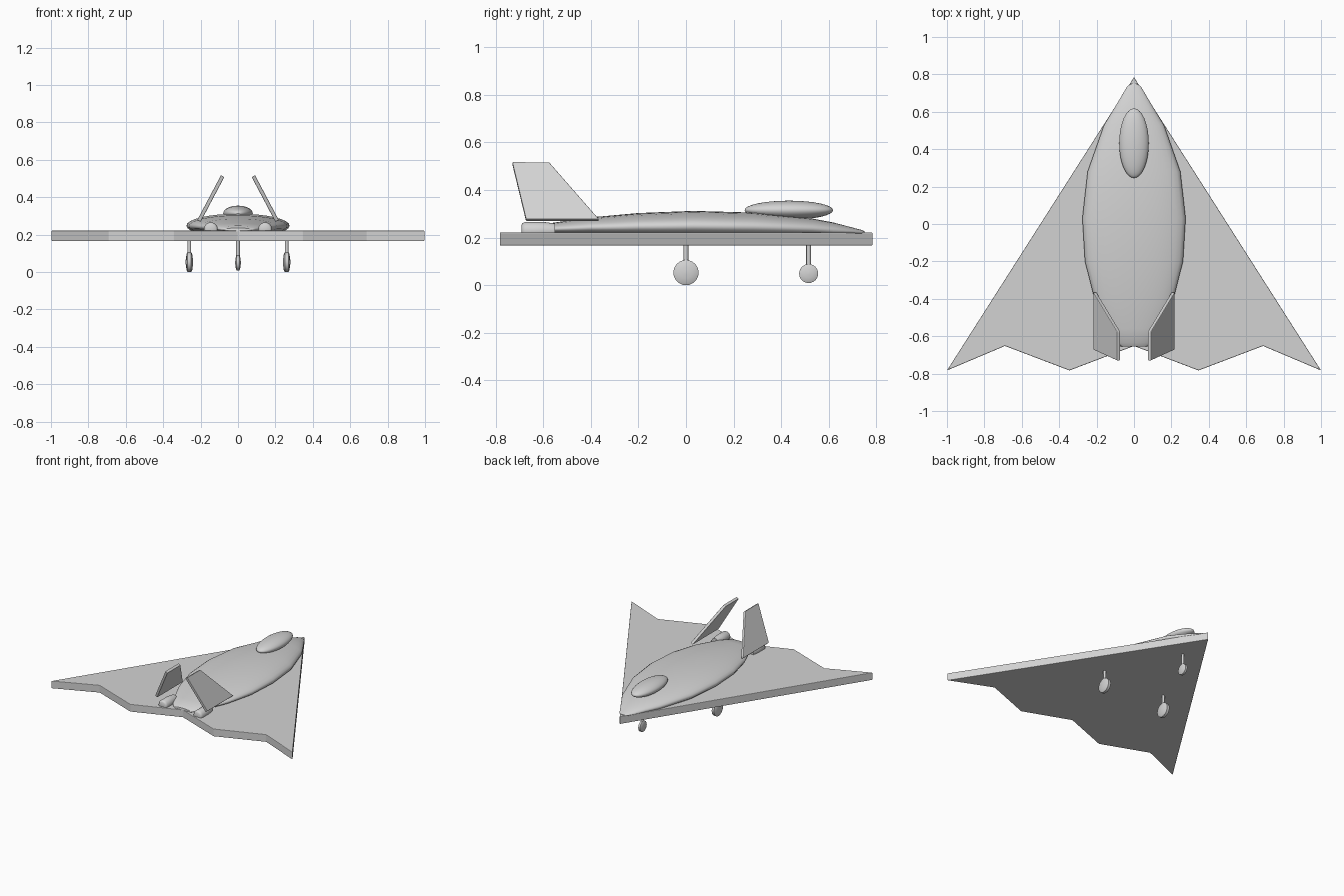
import bpy, bmesh, math
from mathutils import Vector

if "Cube" in bpy.data.objects:
    bpy.data.objects.remove(bpy.data.objects["Cube"])

grey = bpy.data.materials.new("light_grey")
grey.diffuse_color = (0.65, 0.65, 0.65, 1)
grey.use_nodes = True
grey.node_tree.nodes["Principled BSDF"].inputs["Base Color"].default_value = grey.diffuse_color


def finish(obj, name, smooth=True, bevel=0.0, angle=35):
    obj.name = name
    obj.data.name = name
    obj.data.materials.clear()
    obj.data.materials.append(grey)
    if bevel:
        mod = obj.modifiers.new("soft_edges", 'BEVEL')
        mod.width, mod.segments = bevel, 2
    if smooth:
        bpy.ops.object.select_all(action='DESELECT')
        obj.select_set(True)
        bpy.context.view_layer.objects.active = obj
        bpy.ops.object.shade_smooth_by_angle(angle=math.radians(angle))
    return obj


def from_bmesh(bm, name, **kw):
    bmesh.ops.recalc_face_normals(bm, faces=bm.faces)
    mesh = bpy.data.meshes.new(name)
    bm.to_mesh(mesh)
    bm.free()
    obj = bpy.data.objects.new(name, mesh)
    bpy.context.collection.objects.link(obj)
    return finish(obj, name, **kw)


def slab(name, outline, offset, bevel):
    """Flat plate: outline points swept along an offset vector."""
    bm = bmesh.new()
    face = bm.faces.new([bm.verts.new(p) for p in outline])
    ext = bmesh.ops.extrude_face_region(bm, geom=[face])
    moved = [v for v in ext['geom'] if isinstance(v, bmesh.types.BMVert)]
    bmesh.ops.translate(bm, verts=moved, vec=offset)
    return from_bmesh(bm, name, smooth=False, bevel=bevel)


def loft(name, rings, **kw):
    """Skin a list of closed rings and cap both ends."""
    bm = bmesh.new()
    loops = [[bm.verts.new(p) for p in r] for r in rings]
    n = len(loops[0])
    for a, b in zip(loops, loops[1:]):
        for i in range(n):
            j = (i + 1) % n
            bm.faces.new((a[i], a[j], b[j], b[i]))
    bm.faces.new(loops[0])
    bm.faces.new(loops[-1][::-1])
    return from_bmesh(bm, name, **kw)


def ring_y(x, y, z, rx, rz, n=32):
    return [(x + rx * math.cos(2 * math.pi * i / n), y,
             z + rz * math.sin(2 * math.pi * i / n)) for i in range(n)]


def ring_x(x, y, z, r, n=24):
    return [(x, y + r * math.cos(2 * math.pi * i / n),
             z + r * math.sin(2 * math.pi * i / n)) for i in range(n)]


# Delta wing with a zigzag trailing edge
half = [(1, -0.783), (0.69, -0.652), (0.345, -0.783)]
plan = [(0, 0.785)] + half + [(0, -0.652)] + [(-x, y) for x, y in reversed(half)]
slab("wing", [(x, y, 0.166) for x, y in plan], Vector((0, 0, 0.056)), 0.004)

# Flattened fuselage: y, half width, centre height, half height
stations = [(0.75, 0.012, 0.222, 0.004), (0.738, 0.035, 0.222, 0.010),
            (0.62, 0.105, 0.230, 0.033), (0.53, 0.160, 0.237, 0.043),
            (0.28, 0.248, 0.245, 0.060), (0.03, 0.276, 0.248, 0.064),
            (-0.20, 0.262, 0.246, 0.057), (-0.40, 0.211, 0.242, 0.043),
            (-0.56, 0.140, 0.236, 0.026), (-0.635, 0.095, 0.230, 0.018),
            (-0.655, 0.070, 0.226, 0.010)]
loft("fuselage", [ring_y(0, y, z, w, h) for y, w, z, h in stations], angle=50)

# Canopy bubble
bpy.ops.mesh.primitive_uv_sphere_add(segments=32, ring_count=16,
                                     location=(0, 0.432, 0.315))
canopy = bpy.context.object
canopy.scale = (0.079, 0.186, 0.040)
finish(canopy, "canopy")

for s, side in ((1, "right"), (-1, "left")):
    # Tail fins leaning inwards
    fin = [(0.20, -0.365, 0.268), (0.20, -0.672, 0.268),
           (0.073, -0.73, 0.508), (0.073, -0.575, 0.508)]
    slab(side + "_tail_fin", [(s * x, y, z) for x, y, z in fin],
         Vector((s * 0.018, 0, 0.010)), 0.004)
    # Engine nozzles with rounded ends
    profile = [(-0.69, 0.026), (-0.686, 0.032), (-0.675, 0.037),
               (-0.60, 0.037), (-0.55, 0.030)]
    loft(side + "_engine", [ring_y(s * 0.145, y, 0.229, r, r, 20)
                            for y, r in profile], angle=50)


# Landing gear: strut plus a wheel bulging towards its hub
def landing_gear(name, x, y, z, r):
    bpy.ops.mesh.primitive_cylinder_add(vertices=16, radius=0.010,
                                        depth=0.18 - z,
                                        location=(x, y, (0.18 + z) / 2))
    finish(bpy.context.object, name + "_strut")
    shape = [(-0.020, 0.15), (-0.018, 0.45), (-0.015, 0.82), (-0.010, 1.0),
             (0.010, 1.0), (0.015, 0.82), (0.018, 0.45), (0.020, 0.15)]
    k = r / 0.053
    loft(name + "_wheel", [ring_x(x + dx * k, y, z, r * f) for dx, f in shape],
         angle=50)


landing_gear("right_gear", 0.26, 0, 0.053, 0.053)
landing_gear("left_gear", -0.26, 0, 0.053, 0.053)
landing_gear("nose_gear", 0, 0.515, 0.049, 0.040)
